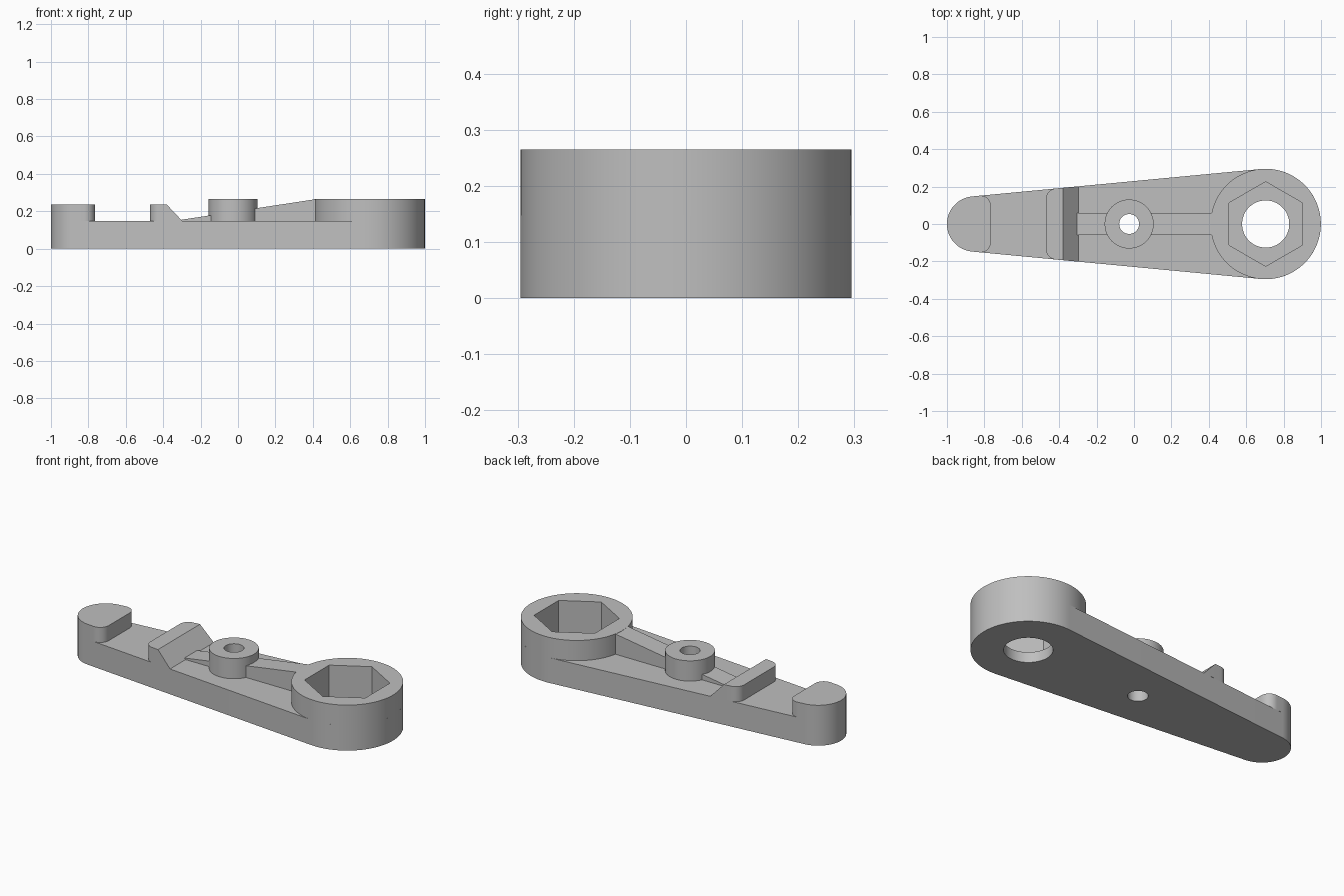
import bpy, bmesh
from math import sin, cos, pi, asin, tan, radians
from mathutils import Vector

cube = bpy.data.objects.get("Cube")
if cube:
    bpy.data.objects.remove(cube, do_unlink=True)

grey = bpy.data.materials.new("plain grey")
grey.use_nodes = True
GREY = (0.52, 0.52, 0.52, 1)
grey.diffuse_color = GREY
grey.node_tree.nodes["Principled BSDF"].inputs["Base Color"].default_value = GREY

# Main dimensions
BIG_X, BIG_R = 0.704, 0.295
END_X, END_R = -0.852, 0.148
BOSS_X = -0.026
PLATE, TOP, LOW_TOP, FLOOR = 0.147, 0.265, 0.235, 0.06
TAPER = asin((BIG_R - END_R) / (BIG_X - END_X))


def arc(x, y, r, a0, a1, n):
    """Points on an arc, both ends included."""
    return [(x + r * cos(a0 + (a1 - a0) * i / n), y + r * sin(a0 + (a1 - a0) * i / n))
            for i in range(n + 1)]


def circle(x, r, n=96, turn=0.0):
    return arc(x, 0, r, turn, turn + 2 * pi, n)[:-1]


def half_width(x):
    """Half the plate width along its tapered sides."""
    return END_R / cos(TAPER) + tan(TAPER) * (x - END_X)


def mirrored(upper):
    """Close a plan outline by mirroring its upper half."""
    return upper + [(x, -y) for x, y in reversed(upper)]


def prism(name, pts, low, high, upright=False):
    """Extrude a plan outline in z, or an upright (x, z) profile in y."""
    bm = bmesh.new()
    place = (lambda p: (p[0], low, p[1])) if upright else (lambda p: (p[0], p[1], low))
    face = bm.faces.new([bm.verts.new(place(p)) for p in pts])
    out = bmesh.ops.extrude_face_region(bm, geom=[face])
    step = Vector((0, high - low, 0)) if upright else Vector((0, 0, high - low))
    bmesh.ops.translate(bm, vec=step, verts=[v for v in out["geom"] if isinstance(v, bmesh.types.BMVert)])
    bmesh.ops.recalc_face_normals(bm, faces=bm.faces)
    mesh = bpy.data.meshes.new(name)
    bm.to_mesh(mesh)
    bm.free()
    mesh.materials.append(grey)
    obj = bpy.data.objects.new(name, mesh)
    bpy.context.collection.objects.link(obj)
    return obj


def activate(obj):
    bpy.ops.object.select_all(action='DESELECT')
    obj.select_set(True)
    bpy.context.view_layer.objects.active = obj


def cut(obj, *cutters):
    activate(obj)
    for c in cutters:
        mod = obj.modifiers.new("cut", 'BOOLEAN')
        mod.operation, mod.solver, mod.object = 'DIFFERENCE', 'EXACT', c
        bpy.ops.object.modifier_apply(modifier=mod.name)


# Tapered base plate with round ends
side = pi / 2 + TAPER
plate = prism("base_plate", mirrored(arc(BIG_X, 0, BIG_R, 0.001, side, 48)
              + arc(END_X, 0, END_R, side, pi - 0.001, 40)), 0, PLATE)

# Raised socket ring and pivot boss
ring = prism("socket_ring", circle(BIG_X, BIG_R), PLATE, TOP)
boss = prism("pivot_boss", circle(BOSS_X, 0.131), PLATE, TOP)

# Sloping rib through the boss
rib = prism("sloping_rib", [(-0.32, PLATE), (0.45, PLATE), (0.45, 0.264), (0.41, 0.264),
                            (-0.32, 0.152)], -0.058, 0.058, upright=True)

# Rounded stop at the narrow end
R = 0.055
stop_x = -0.765 - R
stop = prism("end_stop", mirrored(arc(stop_x, half_width(stop_x) - R, R, 0, side, 12)
             + arc(END_X, 0, END_R, side, pi - 0.001, 40)), PLATE, LOW_TOP)

# Cross block with two rounded corners and a sloped face
left, edge, foot = -0.47, -0.38, -0.297
block = prism("cross_block", mirrored([(foot, half_width(foot))]
              + arc(left + R, half_width(left + R) - R, R, side, pi, 12)), PLATE, LOW_TOP)
slope = prism("slope_cutter", [(edge, LOW_TOP), (foot, PLATE), (foot + 0.1, PLATE),
                               (foot + 0.1, LOW_TOP + 0.1), (edge, LOW_TOP + 0.1)],
              -0.5, 0.5, upright=True)

# Hexagonal pocket and round through holes
hexagon = prism("hexagon_cutter", circle(BIG_X, 0.226, 6, pi / 2), FLOOR, 0.5)
shaft = prism("shaft_cutter", circle(BIG_X, 0.126), -0.1, 0.5)
pivot = prism("pivot_cutter", circle(BOSS_X, 0.053, 64), -0.1, 0.5)

cut(plate, hexagon, shaft, pivot)
cut(ring, hexagon)
cut(boss, pivot)
cut(rib, pivot)
cut(block, slope)
for cutter in (hexagon, shaft, pivot, slope):
    bpy.data.objects.remove(cutter, do_unlink=True)

for part in (plate, ring, boss, rib, stop, block):
    activate(part)
    bpy.ops.object.shade_smooth_by_angle(angle=radians(25))
